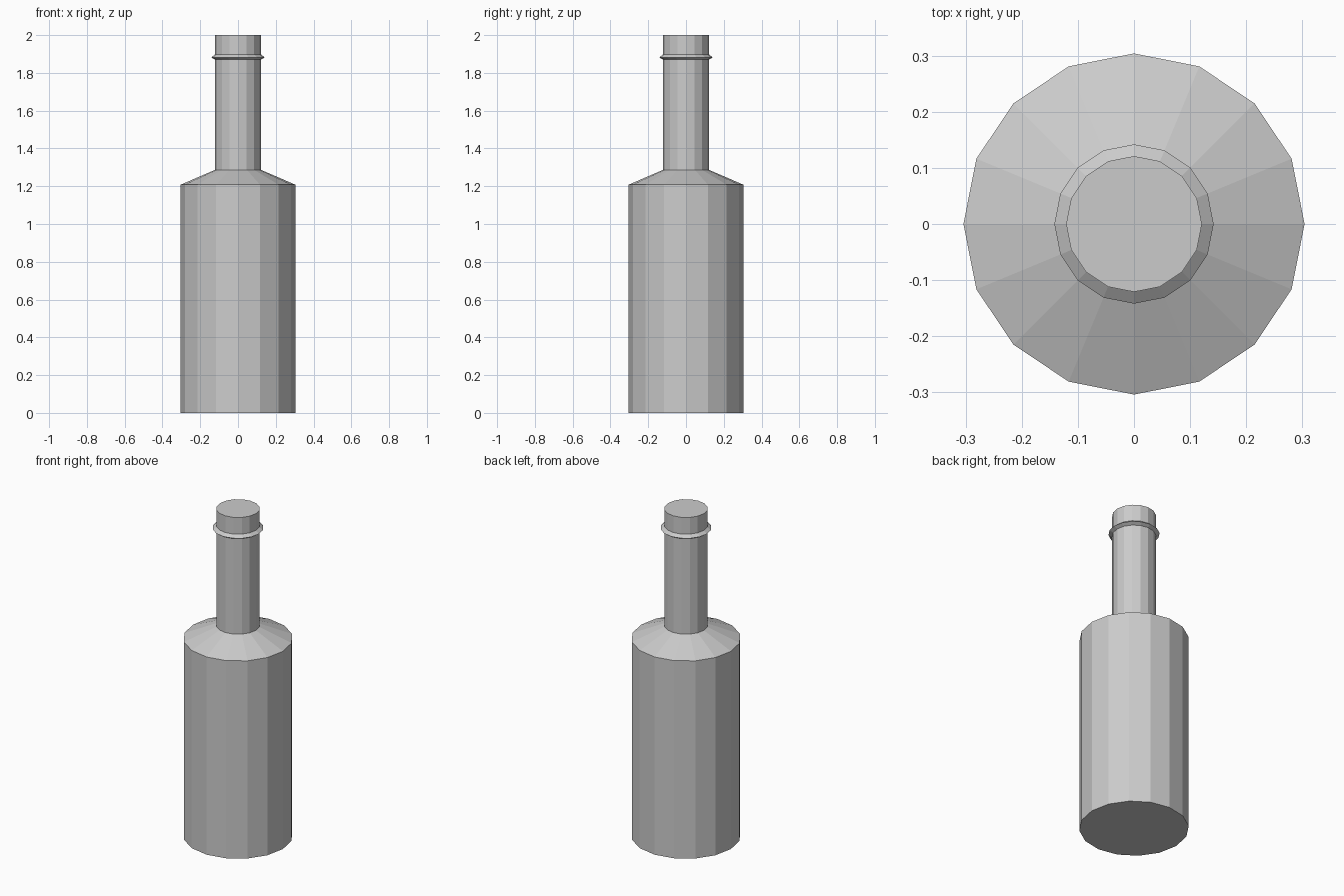
import bpy
import bmesh
from math import cos, sin, tau

cube = bpy.data.objects.get("Cube")
if cube:
    bpy.data.objects.remove(cube, do_unlink=True)

SIDES = 16

grey = bpy.data.materials.new("plain grey")
grey.use_nodes = True
colour = (0.6, 0.6, 0.6, 1)
grey.diffuse_color = colour
grey.node_tree.nodes["Principled BSDF"].inputs["Base Color"].default_value = colour


def lathe(name, profile):
    """Spin a (radius, height) profile around z and cap both ends."""
    bm = bmesh.new()
    rings = [[bm.verts.new((r * cos(tau * i / SIDES), r * sin(tau * i / SIDES), z))
              for i in range(SIDES)] for r, z in profile]
    for low, high in zip(rings, rings[1:]):
        for i in range(SIDES):
            j = (i + 1) % SIDES
            bm.faces.new((low[i], low[j], high[j], high[i]))
    bm.faces.new(reversed(rings[0]))
    bm.faces.new(rings[-1])
    mesh = bpy.data.meshes.new(name)
    bm.to_mesh(mesh)
    bm.free()
    mesh.materials.append(grey)
    obj = bpy.data.objects.new(name, mesh)
    bpy.context.collection.objects.link(obj)
    return obj


# Body, sloped shoulder, neck, lip ring and closed mouth in one profile
lathe("bottle", [
    (0.304, 0), (0.304, 1.208),
    (0.121, 1.287), (0.121, 1.87),
    (0.142, 1.882), (0.121, 1.898),
    (0.121, 2),
])
